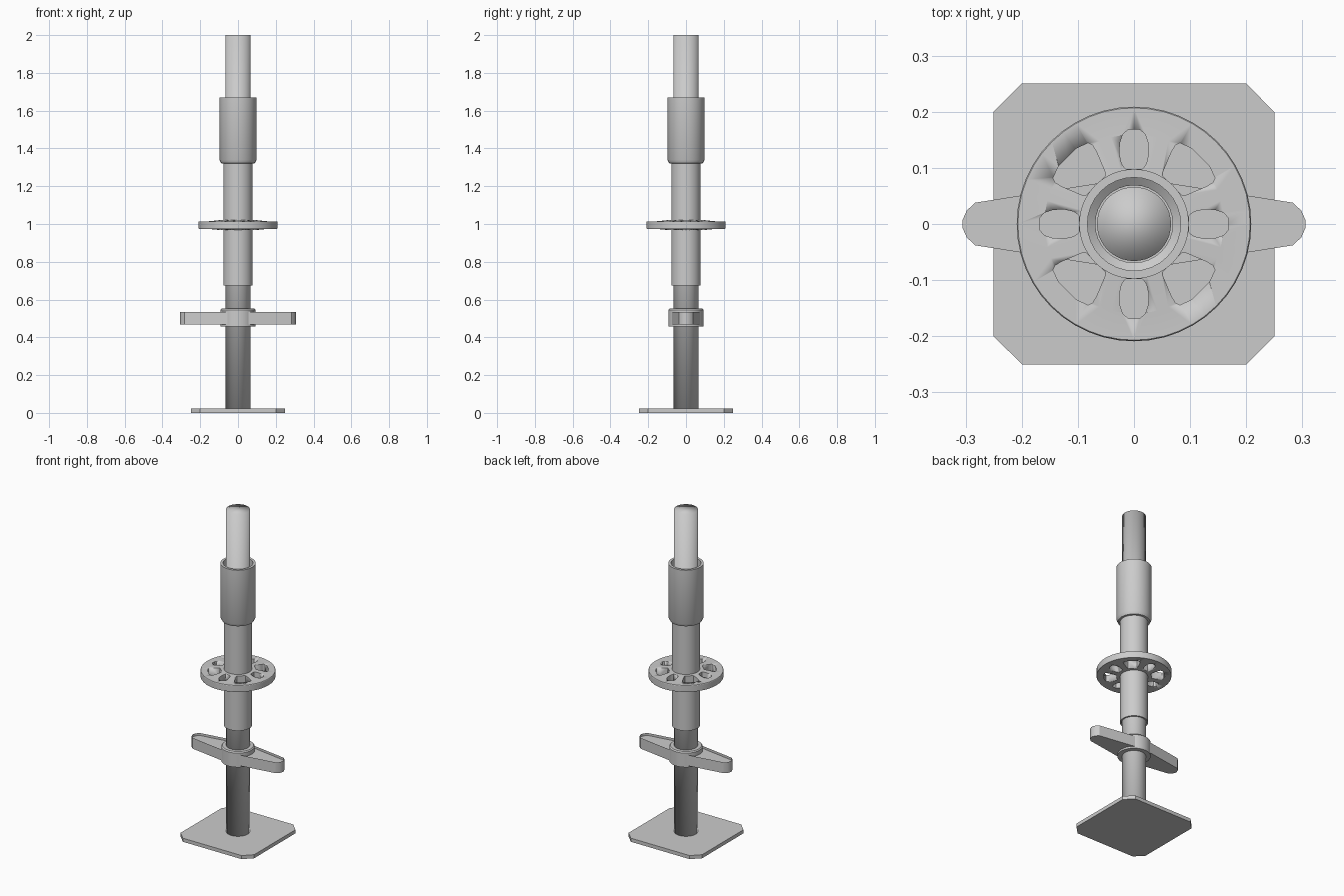
import bpy, bmesh
from math import sin, cos, pi, radians

if "Cube" in bpy.data.objects:
    bpy.data.objects.remove(bpy.data.objects["Cube"])


def finish(name, bm, angle=30):
    bmesh.ops.recalc_face_normals(bm, faces=bm.faces)
    me = bpy.data.meshes.new(name)
    bm.to_mesh(me)
    bm.free()
    ob = bpy.data.objects.new(name, me)
    bpy.context.collection.objects.link(ob)
    bpy.ops.object.select_all(action='DESELECT')
    ob.select_set(True)
    bpy.context.view_layer.objects.active = ob
    bpy.ops.object.shade_smooth_by_angle(angle=radians(angle))
    return ob


def lathe(name, profile, n):
    """Closed (radius, z) profile turned round the z axis."""
    bm = bmesh.new()
    rings = [[bm.verts.new((r * cos(2 * pi * i / n), r * sin(2 * pi * i / n), z))
              for r, z in profile] for i in range(n)]
    m = len(profile)
    for i in range(n):
        a, b = rings[i], rings[(i + 1) % n]
        for j in range(m):
            k = (j + 1) % m
            bm.faces.new((a[j], b[j], b[k], a[k]))
    return finish(name, bm)


def prism(bm, pts, z0, z1):
    """Extrude an outline from z0 to z1 and return the top face."""
    lo = [bm.verts.new((x, y, z0)) for x, y in pts]
    hi = [bm.verts.new((x, y, z1)) for x, y in pts]
    n = len(pts)
    for i in range(n):
        j = (i + 1) % n
        bm.faces.new((lo[i], lo[j], hi[j], hi[i]))
    bm.faces.new(lo[::-1])
    return bm.faces.new(hi)


def turn(pts, a):
    return [(x * cos(a) - y * sin(a), x * sin(a) + y * cos(a)) for x, y in pts]


def mirror_y(half):
    """Complete an outline given its y > 0 half, listed from inside to outside."""
    return [(x, -y) for x, y in half] + [p for p in half[::-1]]


# base plate with clipped corners
bm = bmesh.new()
prism(bm, [p for k in range(4) for p in turn([(0.25, -0.2), (0.25, 0.2)], k * pi / 2)], 0, 0.022)
finish("base_plate", bm)

# central rod, smooth over its cap
bm = bmesh.new()
prism(bm, [(0.066 * cos(2 * pi * i / 40), 0.066 * sin(2 * pi * i / 40)) for i in range(40)], 0.02, 2.0)
finish("rod", bm, 180)

# sleeve with wider open socket on top
lathe("sleeve", [(0.069, 0.675), (0.078, 0.675), (0.078, 1.32), (0.089, 1.322), (0.098, 1.34),
                 (0.098, 1.67), (0.083, 1.67), (0.083, 1.345), (0.069, 1.335)], 32)

# connector disc
disc = lathe("connector_disc", [(0.075, 0.968), (0.096, 0.968), (0.16, 0.974), (0.207, 0.974),
                                (0.209, 0.977), (0.209, 1.011), (0.207, 1.014), (0.16, 1.014),
                                (0.096, 1.021), (0.075, 1.021)], 48)

# slots: four small on the axes, four wide on the diagonals
small = mirror_y([(0.098, 0.015), (0.107, 0.022), (0.125, 0.026), (0.145, 0.025),
                  (0.160, 0.020), (0.168, 0.010)])
wide = mirror_y([(0.097, 0.024), (0.102, 0.029), (0.139, 0.044), (0.152, 0.047),
                 (0.160, 0.044), (0.168, 0.022)])
bm = bmesh.new()
for k in range(4):
    prism(bm, turn(small, k * pi / 2), 0.9, 1.1)
    prism(bm, turn(wide, k * pi / 2 + pi / 4), 0.9, 1.1)
cutter = finish("slot_cutter", bm)
cutter.hide_render = True
mod = disc.modifiers.new("slots", 'BOOLEAN')
mod.object = cutter
mod.solver = 'EXACT'
bpy.context.view_layer.objects.active = disc
bpy.ops.object.modifier_apply(modifier=mod.name)
bpy.data.objects.remove(cutter)

# nut hub
lathe("nut_hub", [(0.064, 0.458), (0.093, 0.458), (0.093, 0.545), (0.087, 0.552), (0.064, 0.552)], 32)

# two nut wings with a sunken pocket on top
wing = mirror_y([(0.055, 0.074), (0.2, 0.051), (0.283, 0.038), (0.298, 0.024), (0.306, 0.006)])
bm = bmesh.new()
for k in range(2):
    top = prism(bm, turn(wing, k * pi), 0.469, 0.535)
    bmesh.ops.inset_individual(bm, faces=[top], thickness=0.010)
    floor = bmesh.ops.extrude_discrete_faces(bm, faces=[top])["faces"][0]
    floor_verts = list(floor.verts)
    # extrude_discrete detaches the face, so bridge its walls
    bmesh.ops.translate(bm, verts=floor_verts, vec=(0, 0, -0.015))
finish("nut_wings", bm)
